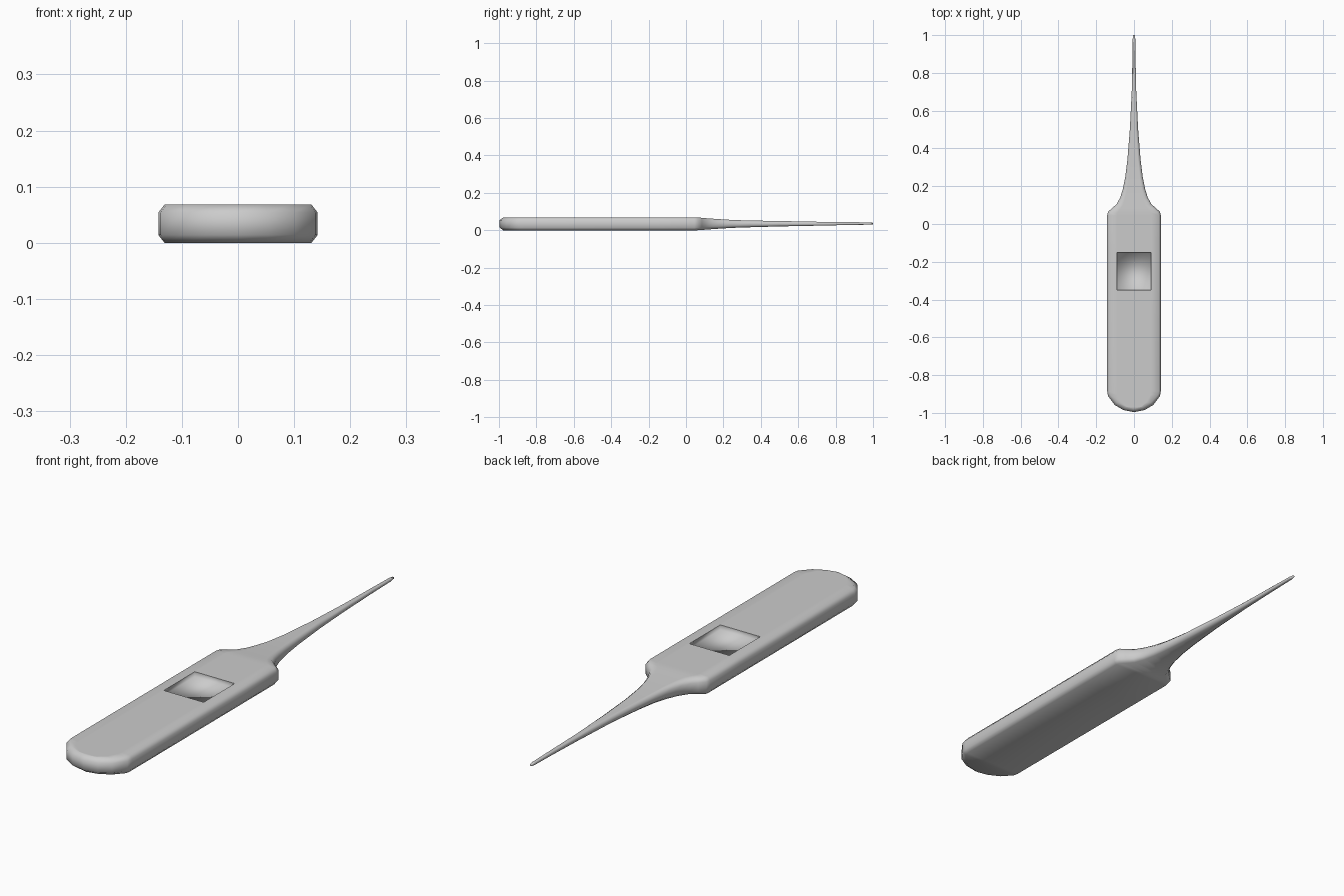
import bpy, bmesh

if "Cube" in bpy.data.objects:
    bpy.data.objects.remove(bpy.data.objects["Cube"])

# Stations along the length: y, half width, half thickness, centre height, y shift of top/bottom rim
STATIONS = [
    (-0.996, 0.0, 0.034, 0.034, 0.018), (-0.985, 0.056, 0.034, 0.034, 0.017),
    (-0.958, 0.102, 0.034, 0.034, 0.014), (-0.91, 0.138, 0.034, 0.034, 0.006),
    (-0.885, 0.142, 0.034, 0.034, 0), (-0.35, 0.142, 0.034, 0.034, 0),
    (-0.15, 0.142, 0.034, 0.034, 0), (0.045, 0.142, 0.034, 0.034, 0),
    (0.065, 0.137, 0.034, 0.034, -0.004), (0.085, 0.115, 0.033, 0.034, -0.006),
    (0.105, 0.092, 0.031, 0.034, -0.004), (0.14, 0.073, 0.028, 0.034, 0),
    (0.185, 0.059, 0.025, 0.034, 0), (0.25, 0.046, 0.021, 0.034, 0),
    (0.34, 0.035, 0.018, 0.034, 0), (0.50, 0.022, 0.0145, 0.035, 0),
    (0.70, 0.012, 0.0105, 0.035, 0), (0.86, 0.0085, 0.008, 0.036, 0),
    (0.98, 0.007, 0.006, 0.036, 0), (1.0, 0.004, 0.004, 0.036, 0),
]


def section(y, w, t, zc, dy):
    """Chamfered rectangle with two extra points on the top for the window."""
    cx, cz = min(0.011, 0.45 * w), min(0.014, 0.5 * t)
    half = [(w - cx, -t, dy), (w, -t + cz, 0), (w, t - cz, 0), (w - cx, t, dy), (0.634 * min(w, (w - cx) * 1.4), t, dy)]
    pts = half + [(-x, z, d) for x, z, d in reversed(half)]
    return [(x, y + d, zc + z) for x, z, d in pts]


# Body and probe as one loft
bm = bmesh.new()
rings = [[bm.verts.new(p) for p in section(*s)] for s in STATIONS]
window = None
for k, (a, b) in enumerate(zip(rings, rings[1:])):
    n = len(a)
    for i in range(n):
        j = (i + 1) % n
        f = bm.faces.new((a[i], a[j], b[j], b[i]))
        if k == 5 and i == 4:
            window = f
bm.faces.new(rings[-1])

# Sunken display window with a crisp rim
rim = list(window.edges)
floor = bmesh.ops.extrude_face_region(bm, geom=[window])["geom"]
bmesh.ops.translate(bm, vec=(0, 0, -0.02), verts=[v for v in floor if isinstance(v, bmesh.types.BMVert)])
if window.is_valid:
    bmesh.ops.delete(bm, geom=[window], context='FACES_ONLY')
for e in rim:
    if e.is_valid:
        e.smooth = False

# Close the rounded end and tidy normals
bmesh.ops.remove_doubles(bm, verts=bm.verts, dist=0.0005)
bmesh.ops.recalc_face_normals(bm, faces=bm.faces)
for f in bm.faces:
    f.smooth = True

mesh = bpy.data.meshes.new("thermometer_body")
bm.to_mesh(mesh)
bm.free()
bpy.context.collection.objects.link(bpy.data.objects.new("thermometer_body", mesh))
